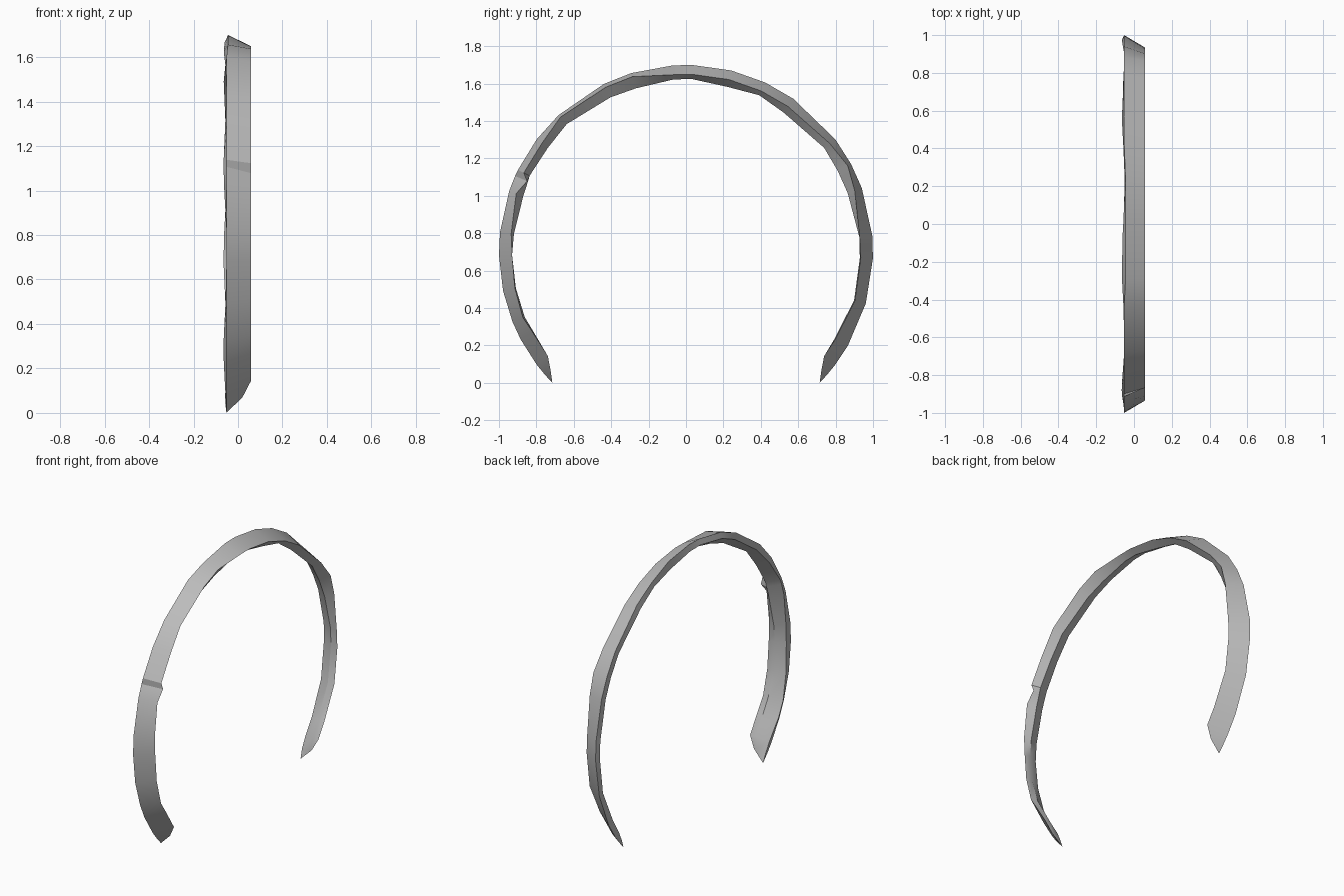
import bpy
import bmesh
import math

cube = bpy.data.objects.get("Cube")
if cube:
    bpy.data.objects.remove(cube)

# One worn grey material
grey = bpy.data.materials.new("worn_grey")
grey.use_nodes = True
colour = (0.5, 0.5, 0.5, 1)
grey.diffuse_color = colour
grey.node_tree.nodes["Principled BSDF"].inputs["Base Color"].default_value = colour

CENTRE_Z = 0.7
RIGHT, LEFT, CREASE = 0.058, -0.045, 0.015

# Stations along the open hoop: angle from the top in degrees, then how far
# the right edge and the inner crease sink below the rim, in percent
STATIONS = [
    (-127, 7.5, 7.5), (-118, 7.5, 8), (-112, 6, 7), (-102, 6.5, 7),
    (-91, 7, 7), (-84, 6, 7.5), (-71, 4, 8), (-66, 7, 7.5), (-64, 3.5, 7),
    (-53, 3.5, 7.5), (-43, 1.5, 6.5), (-26, 2, 8), (-17, 2, 8.5),
    (-4, 5, 7.5), (2, 5, 7.5), (14, 5, 9), (25, 5, 7.5), (35, 5, 9),
    (53, 3.7, 7.5), (62, 2, 8), (70, 4, 8), (85, 6.8, 7), (92, 6.5, 7),
    (106, 6, 6.5), (120, 7.5, 8), (127, 7.5, 7.5),
]


def on_hoop(x, degrees, radius):
    a = math.radians(degrees)
    return (x, radius * math.sin(a), CENTRE_Z + radius * math.cos(a))


def section(bm, degrees, edge, crease, right=RIGHT):
    """Wedge section: rim, right edge, inner crease and chipped left edge."""
    wear = math.sin(math.radians(degrees * 7))
    rim_x = LEFT - 0.007 * (abs(degrees) > 20)
    chip_x = LEFT - 0.012 + 0.008 * wear
    points = [
        (rim_x, 0),
        (right, edge),
        (min(CREASE, right - 0.01), crease),
        (chip_x, crease * (0.5 + 0.12 * wear)),
    ]
    return [bm.verts.new(on_hoop(x, degrees, 1 - d / 100)) for x, d in points]


def bridge(bm, a, b):
    for i in range(4):
        j = (i + 1) % 4
        bm.faces.new((a[i], a[j], b[j], b[i]))


bm = bmesh.new()

# Hoop body, with narrowing sections before each tip
rings = [section(bm, -131, 4, 4, 0.02)]
rings += [section(bm, *station) for station in STATIONS]
rings.append(section(bm, 131, 4, 4, 0.02))
for a, b in zip(rings, rings[1:]):
    bridge(bm, a, b)

# Pointed tips
for ring, degrees in ((rings[0], -134.4), (rings[-1], 134.4)):
    tip = bm.verts.new(on_hoop(LEFT - 0.007, degrees, 1))
    for i in range(4):
        bm.faces.new((ring[i], ring[(i + 1) % 4], tip))

bmesh.ops.recalc_face_normals(bm, faces=bm.faces)
mesh = bpy.data.meshes.new("open_hoop")
bm.to_mesh(mesh)
bm.free()
mesh.materials.append(grey)

hoop = bpy.data.objects.new("open_hoop", mesh)
bpy.context.collection.objects.link(hoop)
bpy.context.view_layer.objects.active = hoop
hoop.select_set(True)
bpy.ops.object.shade_smooth_by_angle(angle=math.radians(30))
